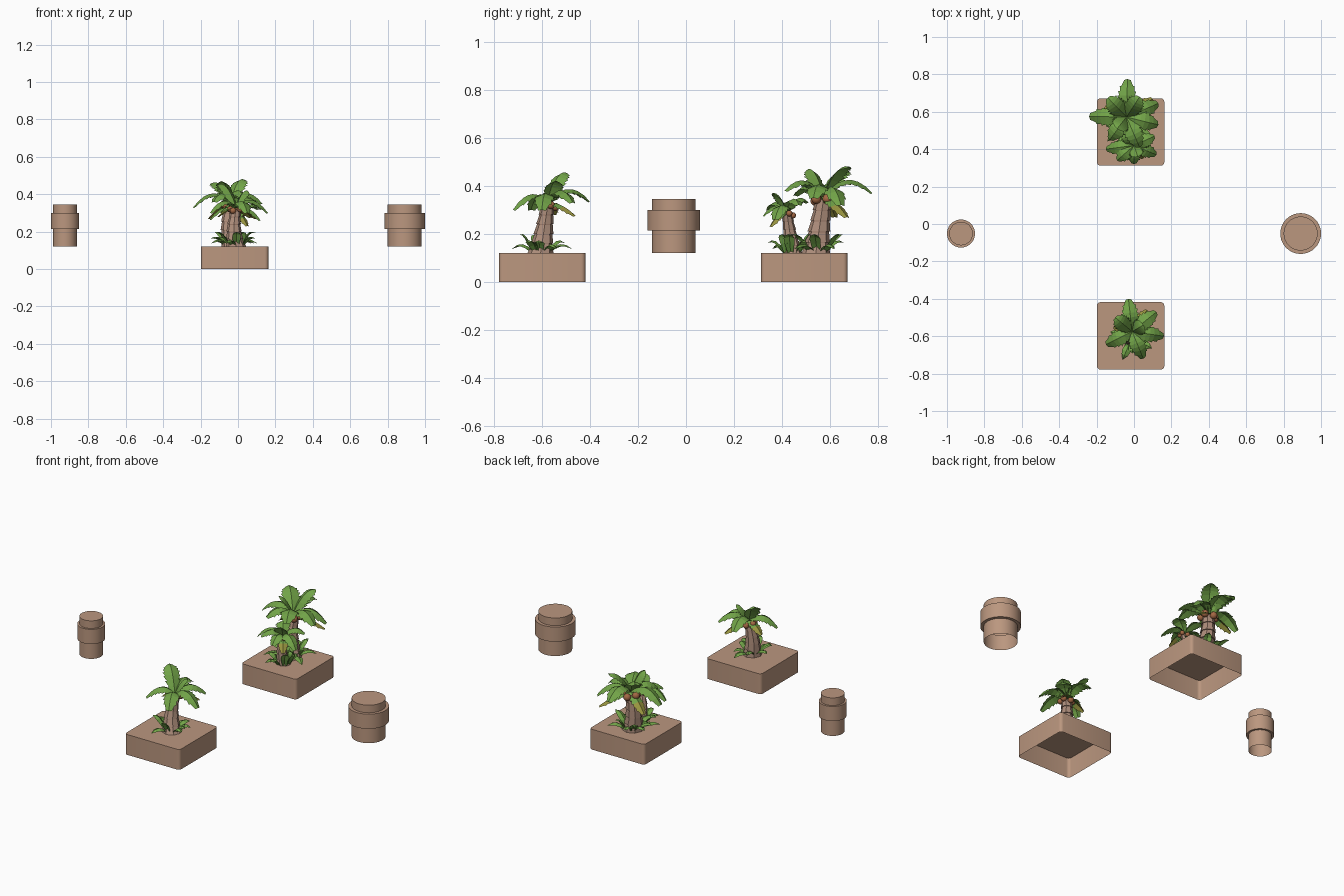
import bpy, bmesh, math, random
from mathutils import Vector

if "Cube" in bpy.data.objects:
    bpy.data.objects.remove(bpy.data.objects["Cube"])

random.seed(4)
UP = Vector((0, 0, 1))


def srgb(r, g, b):
    return tuple((c / 255 / 12.92) if c < 10 else ((c / 255 + 0.055) / 1.055) ** 2.4
                 for c in (r, g, b)) + (1,)


def material(name, *rgb):
    m = bpy.data.materials.new(name)
    m.diffuse_color = srgb(*rgb)
    m.use_nodes = True
    m.node_tree.nodes["Principled BSDF"].inputs["Base Color"].default_value = m.diffuse_color
    return m


CLAY = material("clay", 187, 151, 127)
BARK = material("bark", 172, 140, 122)
BARK_DARK = material("dark_bark", 146, 114, 98)
LEAF = material("leaf_green", 114, 164, 72)
LEAF_DARK = material("dark_leaf_green", 94, 142, 60)
DRY = material("dry_leaf", 154, 150, 64)
NUT = material("coconut_brown", 164, 104, 68)


def finish(name, bm, mats, smooth=None):
    me = bpy.data.meshes.new(name)
    bm.to_mesh(me)
    bm.free()
    for m in mats:
        me.materials.append(m)
    ob = bpy.data.objects.new(name, me)
    bpy.context.collection.objects.link(ob)
    if smooth:
        bpy.context.view_layer.objects.active = ob
        ob.select_set(True)
        bpy.ops.object.shade_smooth_by_angle(angle=math.radians(smooth))
        ob.select_set(False)
    return ob


def rings(bm, sections, n, mat=lambda i: 0, cap=True):
    """Skin circles given as (centre, radius)."""
    loops = []
    for c, r in sections:
        loops.append([bm.verts.new(Vector(c) + Vector((r * math.cos(a), r * math.sin(a), 0)))
                      for a in (2 * math.pi * k / n for k in range(n))])
    for i, (a, b) in enumerate(zip(loops, loops[1:])):
        for k in range(n):
            f = bm.faces.new((a[k], a[(k + 1) % n], b[(k + 1) % n], b[k]))
            f.material_index = mat(i)
    if cap:
        bm.faces.new(loops[-1])


# Square planter, open underneath, with rounded upright corners
def planter(name, y):
    bm = bmesh.new()
    bmesh.ops.create_cube(bm, size=1)
    for v in bm.verts:
        v.co = Vector((v.co.x * 0.36 - 0.018, v.co.y * 0.36 + y, (v.co.z + 0.5) * 0.12))
    upright = [e for e in bm.edges if abs(e.verts[0].co.z - e.verts[1].co.z) > 0.1]
    bmesh.ops.bevel(bm, geom=upright, offset=0.018, segments=4, profile=0.5, affect='EDGES')
    bm.normal_update()
    bottom = [f for f in bm.faces if f.normal.z < -0.9]
    bmesh.ops.delete(bm, geom=bottom, context='FACES')
    finish(name, bm, [CLAY], 30)


# Round pillar with a raised collar, open underneath
def pillar(name, x, r, collar):
    bm = bmesh.new()
    prof = [(r, 0.12), (r, 0.213), (collar, 0.213), (collar, 0.30), (r, 0.30), (r, 0.345)]
    rings(bm, [((x, -0.051, z), q) for q, z in prof], 40)
    finish(name, bm, [CLAY], 30)


# Folded leaf with a saw-tooth outline, bending from root to tip
def leaf(bm, root, tip, lift, width, widths, jag, tip_mat=0, base_mat=0):
    root, tip = Vector(root), Vector(tip)
    ctrl = root.lerp(tip, 0.5) + UP * lift
    n = len(widths) - 1

    def frame(t):
        p = root * (1 - t) ** 2 + ctrl * 2 * t * (1 - t) + tip * t * t
        d = ((ctrl - root) * (1 - t) + (tip - ctrl) * t).normalized()
        side = (tip - root).cross(UP).normalized()
        return p, side, side.cross(d)

    for i in range(n):
        (p, s, u), (q, s2, u2) = frame(i / n), frame((i + 1) / n)
        w0, w1 = widths[i] * width * (1 - jag), widths[i + 1] * width * (1 + jag)
        for sg in (1, -1):
            quad = [p, p + s * sg * w0 - u * w0 * 0.4, q + s2 * sg * w1 - u2 * w1 * 0.4, q]
            if w1 == 0:
                quad.pop(2)
            vs = [bm.verts.new(c) for c in quad]
            f = bm.faces.new(vs if sg > 0 else vs[::-1])
            f.material_index = base_mat if i == 0 else (tip_mat if i >= n - 3 else 0)


FROND = [0.3, 0.75, 0.95, 1.05, 1.05, 0.95, 0.8, 0.35]
BLADE = [0.5, 0.9, 1, 0.75, 0]


# Palm: stacked trunk segments, coconuts, fronds and dry hanging leaves
def palm(name, base, top, r0, r1, tips, width, dry):
    base, top = Vector(base), Vector(top)
    bm, n, secs = bmesh.new(), 5, []
    for i in range(n):
        for t, k in ((i / n, 1.08), ((i + 0.92) / n, 0.97), ((i + 1) / n, 0.94)):
            c = base.lerp(top, t)
            c.x -= 0.012 * math.sin(math.pi * t)
            secs.append((c, (r0 + (r1 - r0) * t ** 0.8) * k))
    rings(bm, secs, 8, lambda i: 0 if i % 3 == 0 else 1)
    finish(name + "_trunk", bm, [BARK, BARK_DARK])

    bm = bmesh.new()
    for k in range(5):
        a = k * 2 * math.pi / 5 + 0.4
        ret = bmesh.ops.create_icosphere(bm, subdivisions=2, radius=r1 * 0.66)
        off = top + Vector((math.cos(a) * r1 * 1.25, math.sin(a) * r1 * 1.25, -0.008 * (k % 2)))
        bmesh.ops.translate(bm, verts=ret['verts'], vec=off)
    finish(name + "_coconuts", bm, [NUT], 60)

    bm = bmesh.new()
    root = top + UP * 0.012
    for x, y, z in tips:
        far = (Vector((x, y, z)) - root).length
        lift = 0.09 if z < root.z + 0.05 else 0.065
        leaf(bm, root, (x, y, z), lift * far / 0.15, width, FROND, 0.12)
    for x, y, z in dry:
        leaf(bm, root, (x, y, z), 0.03, width * 0.7, FROND, 0.12, 2)
    finish(name + "_fronds", bm, [LEAF, LEAF_DARK, DRY])


# Ring of small pointed leaves round a trunk foot
def tuft(name, x, y, radius, count):
    bm = bmesh.new()
    for k in range(count):
        a = 2 * math.pi * k / count + random.uniform(-0.2, 0.2)
        d = Vector((math.cos(a), math.sin(a), 0))
        c = Vector((x, y, 0.122))
        reach = radius * random.uniform(0.85, 1.15)
        tip_z = random.choice((0.015, 0.04, 0.075))
        leaf(bm, c + d * 0.03, c + d * (reach - tip_z * 0.4) + UP * tip_z, 0.055, 0.023, BLADE,
             0, 0, 1)
    finish(name, bm, [LEAF, LEAF_DARK])


planter("front_planter", -0.598)
planter("back_planter", 0.492)
pillar("left_pillar", -0.925, 0.063, 0.075)
pillar("right_pillar", 0.891, 0.091, 0.109)

palm("front_palm", (-0.01, -0.605, 0.12), (-0.01, -0.575, 0.32), 0.05, 0.026,
     [(-0.03, -0.40, 0.335), (0.16, -0.60, 0.30), (0.05, -0.72, 0.30), (-0.15, -0.645, 0.30),
      (-0.10, -0.50, 0.455), (0.12, -0.47, 0.33), (0.05, -0.54, 0.42)], 0.04,
     [(0.07, -0.46, 0.275), (-0.11, -0.55, 0.28)])
palm("big_palm", (-0.03, 0.54, 0.12), (-0.04, 0.572, 0.345), 0.055, 0.032,
     [(-0.035, 0.775, 0.37), (-0.24, 0.575, 0.33), (0.13, 0.645, 0.32), (0.13, 0.53, 0.35),
      (-0.14, 0.675, 0.46), (-0.13, 0.45, 0.36), (0.03, 0.41, 0.38), (0.03, 0.68, 0.48),
      (-0.09, 0.51, 0.47)], 0.045,
     [(0.10, 0.67, 0.27), (-0.16, 0.62, 0.27)])
palm("small_palm", (-0.01, 0.445, 0.12), (0.0, 0.42, 0.285), 0.036, 0.02,
     [(0.0, 0.32, 0.275), (-0.15, 0.40, 0.265), (0.12, 0.37, 0.26), (-0.09, 0.34, 0.30),
      (0.11, 0.47, 0.32), (-0.06, 0.51, 0.33), (0.02, 0.36, 0.37)], 0.035,
     [(0.05, 0.35, 0.23)])

tuft("front_grass", -0.01, -0.605, 0.125, 9)
tuft("back_grass", -0.03, 0.55, 0.15, 11)
tuft("small_grass", -0.01, 0.44, 0.105, 8)
